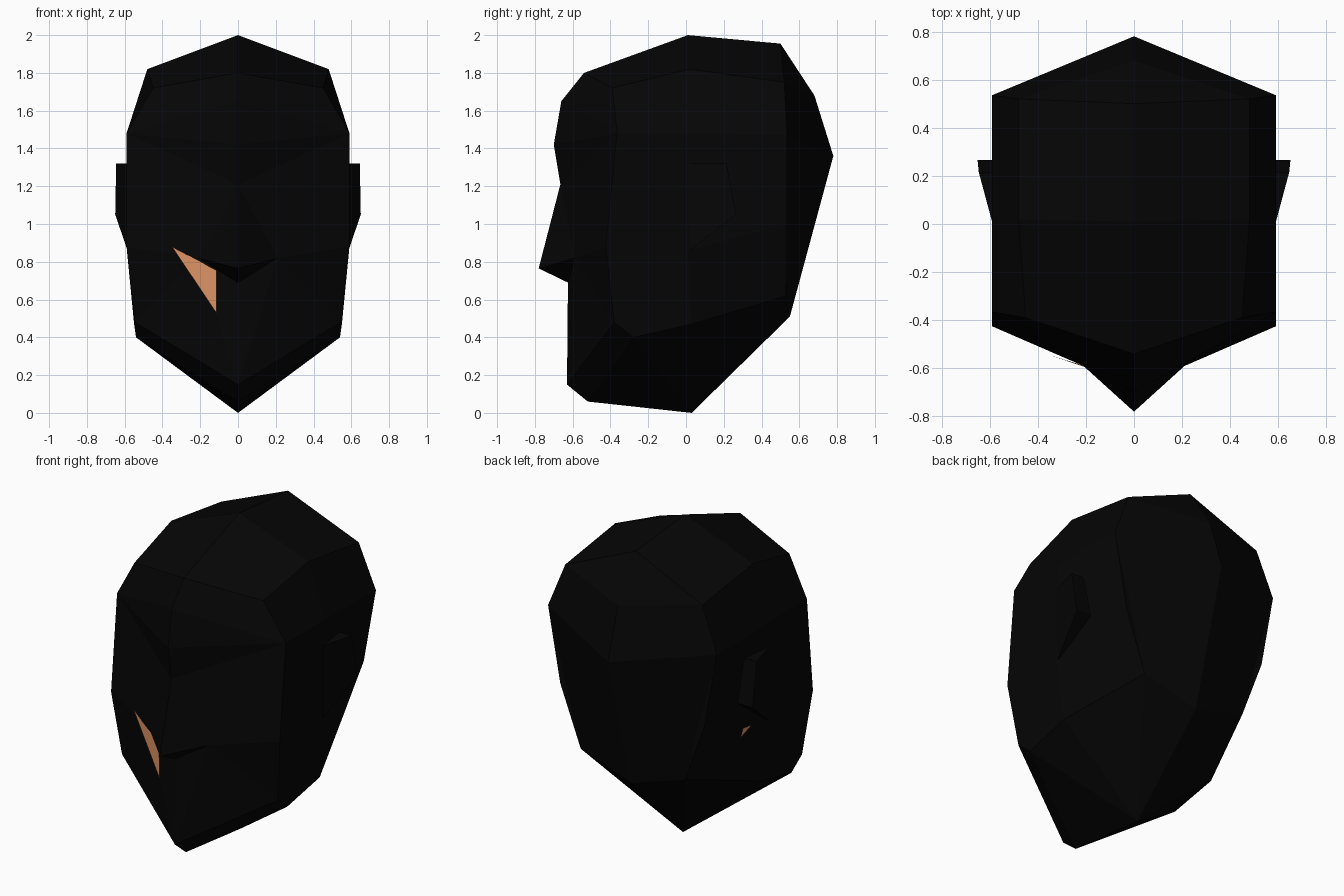
import bpy, bmesh

if "Cube" in bpy.data.objects:
    bpy.data.objects.remove(bpy.data.objects["Cube"])

def material(name, rgb):
    m = bpy.data.materials.new(name)
    m.diffuse_color = (*rgb, 1)
    m.use_nodes = True
    m.node_tree.nodes["Principled BSDF"].inputs["Base Color"].default_value = m.diffuse_color
    return m

black = material("black_cloth", (0.0016, 0.0016, 0.0016))
skin = material("skin", (0.74, 0.30, 0.13))

def add_object(name, bm, mat):
    me = bpy.data.meshes.new(name)
    bm.to_mesh(me)
    bm.free()
    me.materials.append(mat)
    ob = bpy.data.objects.new(name, me)
    bpy.context.collection.objects.link(ob)
    return ob

# Centre outline, front to back (y, z)
front = [(0, y, z) for y, z in ((-.54, 1.80), (-.66, 1.65), (-.70, 1.42), (-.665, 1.21),
                                (-.78, .765), (-.625, .69), (-.63, .15), (-.52, .06))]
back = [(0, y, z) for y, z in ((.50, 1.955), (.68, 1.68), (.78, 1.36), (.55, .51))]
crown, base = (0, .01, 2.0), (0, .03, 0)
bridge, tip, lip, chin, under = front[3:]

# Columns around one side, top to bottom
temple, brow, cheek, jaw, jaw_low = [(.45, -.39, 1.72), (.59, -.365, 1.48), (.59, -.425, .88),
                                     (.545, -.38, .48), (.54, -.28, .40)]
mid = [(.48, .02, 1.82), (.59, .02, 1.48), (.58, .01, .86), (.55, .03, .47)]
rear = [(.48, .52, 1.75), (.59, .535, 1.47), (.505, .535, 1.0), (.365, .53, .62)]
wing = (.21, -.59, .82)

def strip(a, b):
    return [(a[i], a[i + 1], b[i + 1], b[i]) for i in range(len(a) - 1)]

faces = strip(front[:4], [temple, brow, brow, brow])                # forehead
faces += [(bridge, wing, cheek, brow), (bridge, tip, wing), (tip, lip, wing),
          (lip, chin, wing), (wing, chin, jaw), (wing, jaw, cheek)]  # nose and cheek
faces += [(chin, under, jaw), (under, jaw_low, jaw),
          (under, base, jaw_low), (base, mid[3], jaw_low)]          # jaw underside
faces += strip([temple, brow, cheek, jaw], mid) + [(jaw, jaw_low, mid[3])]
faces += strip(mid, rear)                                           # side
faces += strip([rear[0], rear[0], rear[1], rear[3]], back) + [(rear[1], rear[2], rear[3])]
faces += strip([front[0], crown, back[0]], [temple, mid[0], rear[0]])  # crown
faces += [(base, mid[3], rear[3]), (base, rear[3], back[3])]        # nape

# Head, both halves joined
bm = bmesh.new()
for s in (1, -1):
    for f in faces:
        pts = list(dict.fromkeys(f))
        bm.faces.new([bm.verts.new((s * x, y, z)) for x, y, z in pts])
bmesh.ops.remove_doubles(bm, verts=bm.verts, dist=1e-4)
bmesh.ops.recalc_face_normals(bm, faces=bm.faces)
add_object("head", bm, black)

# Ears
ear_outer = [(.59, .01, 1.32), (.645, .215, 1.32), (.65, .265, 1.05), (.585, .02, .86)]
ear_inner = [(.50, y, z) for x, y, z in ear_outer]
for s, side in ((1, "right"), (-1, "left")):
    bm = bmesh.new()
    for x, y, z in ear_outer + ear_inner:
        bm.verts.new((s * x, y, z))
    bmesh.ops.convex_hull(bm, input=bm.verts)
    bmesh.ops.recalc_face_normals(bm, faces=bm.faces)
    add_object("ear_" + side, bm, black)

# Bare skin patches on the left cheek and behind the left ear
def patch(name, pts):
    bm = bmesh.new()
    bm.faces.new([bm.verts.new(p) for p in pts])
    add_object(name, bm, skin)

patch("cheek_patch", [(-.35, -.545, .88), (-.115, -.618, .53), (-.115, -.625, .755)])
patch("ear_patch", [(-.56, .14, .87), (-.545, .21, .87), (-.535, .22, .81)])
